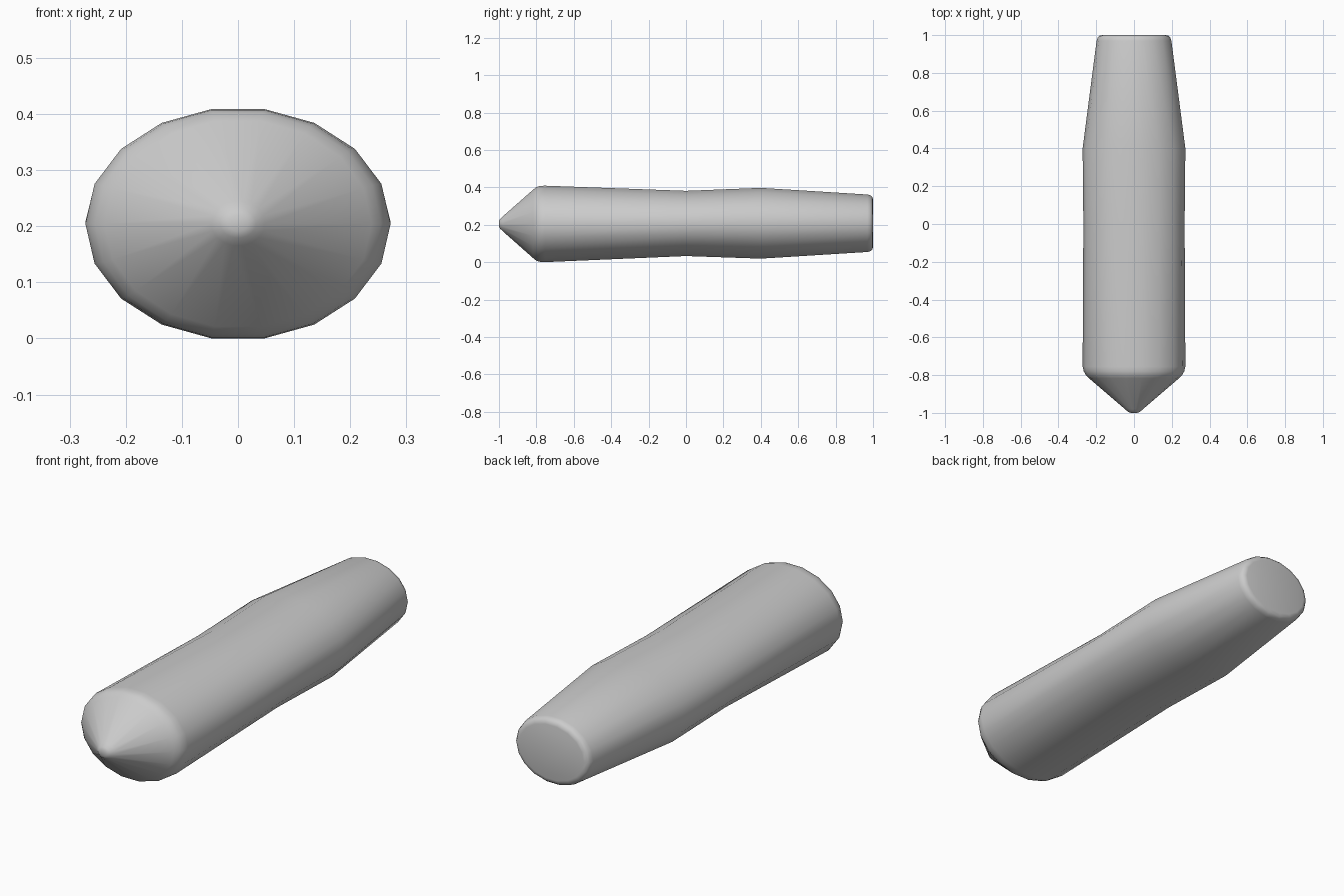
import bpy, bmesh, math

if "Cube" in bpy.data.objects:
    bpy.data.objects.remove(bpy.data.objects["Cube"])

SIDES = 18

# Cross-sections along the body: y, half width, half height, centre height
rings = [
    (-1.000, 0.018, 0.014, 0.205),
    (-0.994, 0.032, 0.026, 0.205),
    (-0.980, 0.048, 0.040, 0.205),
    (-0.817, 0.238, 0.186, 0.2045),
    (-0.800, 0.255, 0.200, 0.2045),
    (-0.780, 0.266, 0.206, 0.2045),
    (-0.750, 0.272, 0.2075, 0.2045),
    (0.000, 0.268, 0.177, 0.207),
    (0.400, 0.272, 0.192, 0.208),
    (0.970, 0.198, 0.156, 0.208),
    (0.985, 0.193, 0.152, 0.208),
    (0.996, 0.184, 0.143, 0.208),
    (1.000, 0.168, 0.128, 0.208),
]
# keep the blunt nose straight after the bevel ring
rings[6] = (-0.755, 0.272, 0.2075, 0.2045)

bm = bmesh.new()
loops = []
for y, rx, rz, zc in rings:
    loops.append([bm.verts.new((rx * math.cos(2 * math.pi * i / SIDES), y,
                                zc + rz * math.sin(2 * math.pi * i / SIDES)))
                  for i in range(SIDES)])

# Skin between neighbouring sections, then cap both ends
for a, b in zip(loops, loops[1:]):
    for i in range(SIDES):
        j = (i + 1) % SIDES
        bm.faces.new((a[i], a[j], b[j], b[i]))
bm.faces.new(loops[0])
bm.faces.new(loops[-1])
bmesh.ops.recalc_face_normals(bm, faces=bm.faces)

mesh = bpy.data.meshes.new("tapered_body")
bm.to_mesh(mesh)
bm.free()
body = bpy.data.objects.new("tapered_body", mesh)
bpy.context.collection.objects.link(body)

# Smooth shading
bpy.context.view_layer.objects.active = body
body.select_set(True)
bpy.ops.object.shade_smooth_by_angle(angle=math.radians(40))
